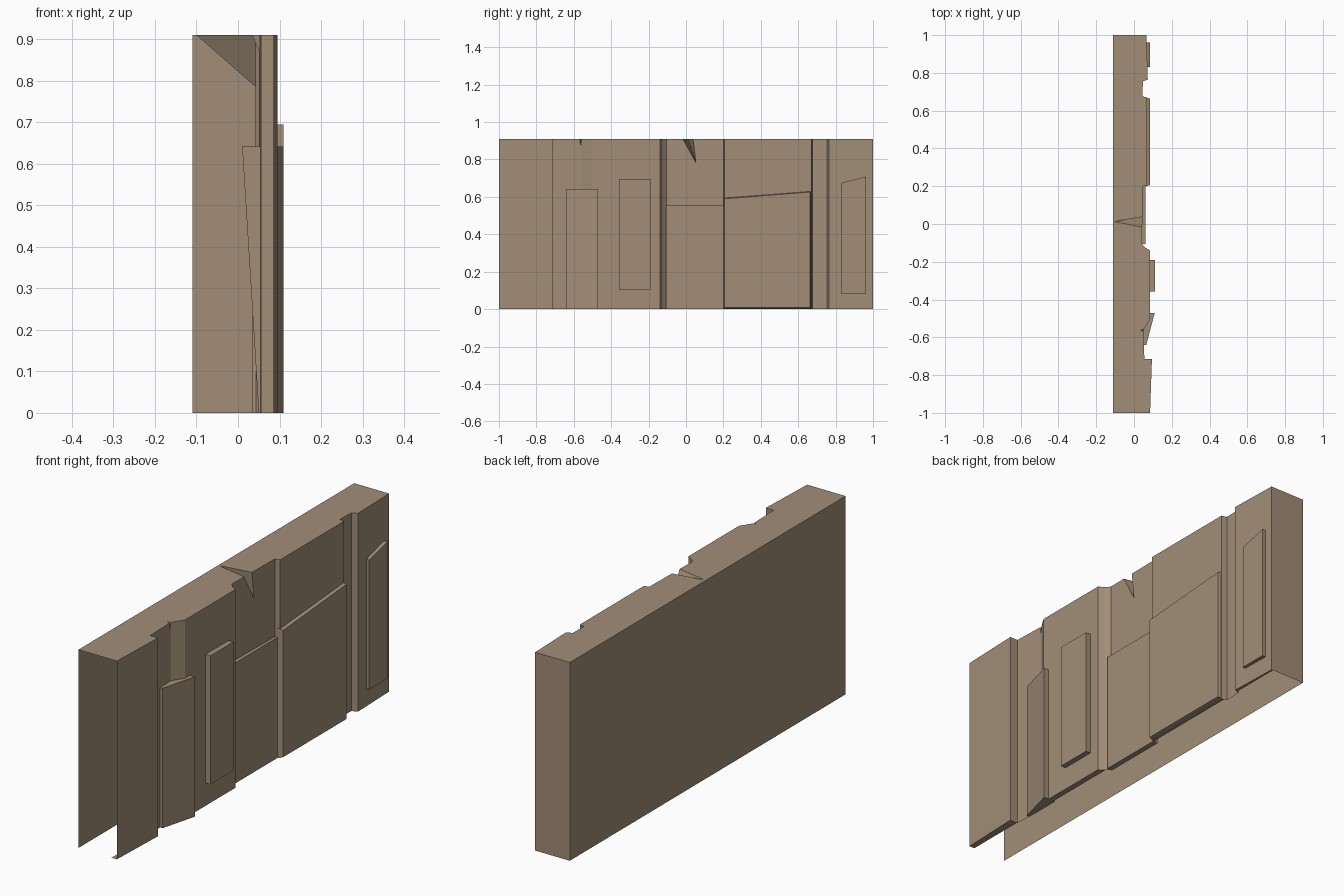
import bpy, bmesh
from mathutils import Vector

old = bpy.data.objects.get("Cube")
if old:
    bpy.data.objects.remove(old, do_unlink=True)

H = 0.91
BACK = -0.11
stone = bpy.data.materials.new("brown_stone")
stone.use_nodes = True
colour = (0.36, 0.27, 0.185, 1)
stone.diffuse_color = colour
stone.node_tree.nodes["Principled BSDF"].inputs["Base Color"].default_value = colour


def add_object(name, bm):
    bmesh.ops.recalc_face_normals(bm, faces=bm.faces)
    mesh = bpy.data.meshes.new(name)
    bm.to_mesh(mesh)
    bm.free()
    mesh.materials.append(stone)
    obj = bpy.data.objects.new(name, mesh)
    bpy.context.collection.objects.link(obj)
    return obj


def loft(name, first, second):
    """Closed solid between two matching outlines."""
    bm = bmesh.new()
    a = [bm.verts.new(p) for p in first]
    b = [bm.verts.new(p) for p in second]
    bm.faces.new(a)
    bm.faces.new(b)
    for i in range(len(a)):
        j = (i + 1) % len(a)
        bm.faces.new((a[i], a[j], b[j], b[i]))
    return add_object(name, bm)


def panel(name, outline, inner, outer, inset=0.0):
    """Raised plate on the carved side, from a (y, z) outline."""
    cy = sum(p[0] for p in outline) / len(outline)
    cz = sum(p[1] for p in outline) / len(outline)
    front = []
    for y, z in outline:
        front.append((outer, y - inset * (1 if y > cy else -1),
                      z - inset * (1 if z > cz else -1)))
    return loft(name, [(inner, y, z) for y, z in outline], front)


def hull(name, points):
    bm = bmesh.new()
    for p in points:
        bm.verts.new(p)
    bmesh.ops.convex_hull(bm, input=bm.verts)
    return add_object(name, bm)


# Wall: plan outline of the carved side (x, y), extruded upwards
carved = [(0.085, -1), (0.095, -0.715), (0.055, -0.715), (0.05, -0.56),
          (0.085, -0.505), (0.085, -0.14), (0.06, -0.125), (0.042, -0.105),
          (0.047, 0.2), (0.07, 0.205), (0.07, 0.67), (0.045, 0.675),
          (0.047, 0.755), (0.073, 0.765), (0.066, 1)]
plan = [(BACK, -1)] + carved + [(BACK, 1)]
wall = loft("wall", [(x, y, 0) for x, y in plan], [(x, y, H) for x, y in plan])

# Crack and chip broken out of the top edge
crack = hull("crack_cutter", [(-0.1, 0.012, H), (-0.1, 0.012, H + 0.02),
                              (0.06, -0.02, H), (0.06, -0.02, H + 0.02),
                              (0.06, 0.038, H), (0.06, 0.038, H + 0.02),
                              (0.03, 0.025, 0.885), (0.06, 0.057, 0.77)])
chip = hull("chip_cutter", [(0.03, -0.56, H + 0.01), (0.06, -0.575, H + 0.01),
                            (0.06, -0.557, H + 0.01), (0.06, -0.565, 0.85)])
for cutter in (crack, chip):
    cutter.hide_render = True
    mod = wall.modifiers.new(cutter.name, 'BOOLEAN')
    mod.operation = 'DIFFERENCE'
    mod.solver = 'EXACT'
    mod.object = cutter
bpy.context.view_layer.update()
evaluated = wall.evaluated_get(bpy.context.evaluated_depsgraph_get())
bm = bmesh.new()
bm.from_mesh(evaluated.to_mesh())
evaluated.to_mesh_clear()
wall.modifiers.clear()
for cutter in (crack, chip):
    bpy.data.objects.remove(cutter, do_unlink=True)

# Hollow shell: open one end and the underside, leaving a narrow bottom lip
LIP = 0.058
under = [f for f in bm.faces if all(v.co.z < 0.001 for v in f.verts)]
geom = set(under)
for f in under:
    geom.update(f.edges)
    geom.update(f.verts)
bmesh.ops.bisect_plane(bm, geom=list(geom), plane_co=(LIP, 0, 0), plane_no=(1, 0, 0))
bm.normal_update()
doomed = []
for f in bm.faces:
    c = f.calc_center_median()
    if c.y < -0.999 or (c.z < 0.001 and c.x < LIP):
        doomed.append(f)
bmesh.ops.delete(bm, geom=doomed, context='FACES_ONLY')
bm.to_mesh(wall.data)
bm.free()

# Leaning block with a sloped back
loft("leaning_block",
     [(0.05, -0.64, 0), (0.065, -0.64, 0), (0.11, -0.47, 0), (0.05, -0.47, 0)],
     [(0.01, -0.64, 0.642), (0.065, -0.64, 0.642), (0.11, -0.47, 0.642), (0.01, -0.47, 0.642)])

# Raised plates
panel("tall_panel", [(-0.358, 0.105), (-0.19, 0.105), (-0.19, 0.695), (-0.358, 0.695)], 0.08, 0.11)
panel("low_slab", [(-0.107, 0), (0.2, 0), (0.2, 0.553), (-0.107, 0.553)], 0.035, 0.06)
panel("wide_slab", [(0.2, 0.002), (0.67, 0.002), (0.67, 0.632), (0.2, 0.596)], 0.06, 0.085, 0.006)
panel("end_panel", [(0.83, 0.08), (0.962, 0.08), (0.962, 0.708), (0.83, 0.675)], 0.06, 0.085)
